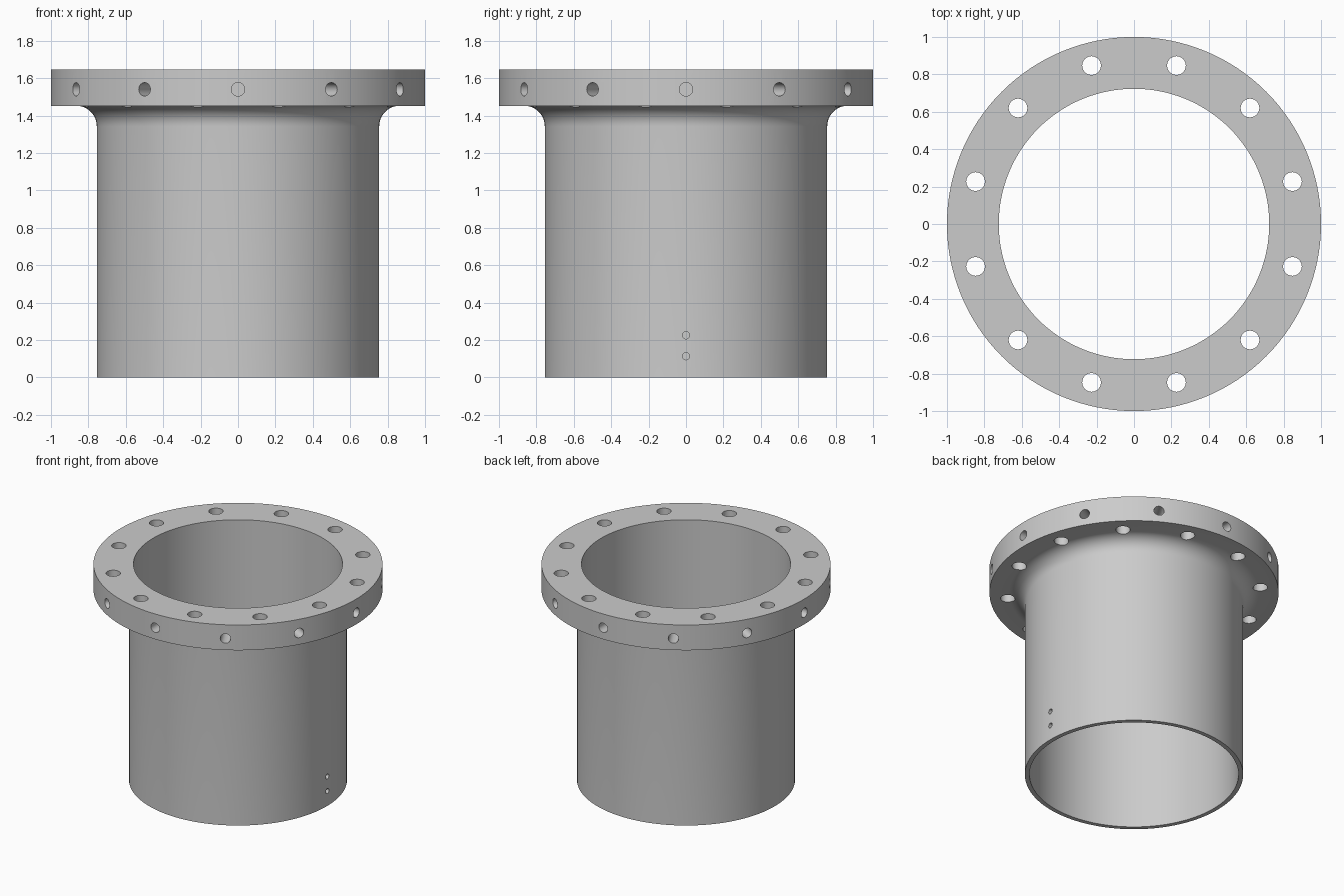
import bpy
import bmesh
import math
from mathutils import Matrix, Vector

cube = bpy.data.objects.get("Cube")
if cube:
    bpy.data.objects.remove(cube, do_unlink=True)

# Main dimensions
HEIGHT, FLANGE_BASE = 1.645, 1.452
BORE, PIPE, RIM = 0.723, 0.755, 1.0
FILLET = 0.11
SEGMENTS = 128

# Single grey metal
metal = bpy.data.materials.new("grey_metal")
metal.use_nodes = True
grey = (0.6, 0.6, 0.6, 1)
metal.diffuse_color = grey
metal.node_tree.nodes["Principled BSDF"].inputs["Base Color"].default_value = grey


def make_object(name, bm):
    mesh = bpy.data.meshes.new(name)
    bmesh.ops.recalc_face_normals(bm, faces=bm.faces)
    bm.to_mesh(mesh)
    bm.free()
    mesh.materials.append(metal)
    obj = bpy.data.objects.new(name, mesh)
    bpy.context.collection.objects.link(obj)
    return obj


def lathe(name, profile):
    """Revolve a closed (radius, height) profile around z."""
    bm = bmesh.new()
    verts = [bm.verts.new((r, 0, z)) for r, z in profile]
    edges = [bm.edges.new((v, verts[i - 1])) for i, v in enumerate(verts)]
    bmesh.ops.spin(bm, geom=verts + edges, cent=(0, 0, 0), axis=(0, 0, 1),
                   angle=math.tau, steps=SEGMENTS, use_merge=True)
    bmesh.ops.remove_doubles(bm, verts=bm.verts, dist=0.0001)
    return make_object(name, bm)


def add_drill(bm, centre, direction, radius, length):
    """Add a cylinder centred on a point and lying along a direction."""
    turn = Vector(direction).to_track_quat("Z", "Y").to_matrix().to_4x4()
    bmesh.ops.create_cone(bm, cap_ends=True, segments=32, radius1=radius,
                          radius2=radius, depth=length,
                          matrix=Matrix.Translation(centre) @ turn)


# Pipe and flange in one profile, joined by a concave fillet
profile = [(BORE, 0), (PIPE, 0)]
for i in range(13):
    a = math.pi - i * math.pi / 24
    profile.append((PIPE + FILLET + FILLET * math.cos(a),
                    FLANGE_BASE - FILLET + FILLET * math.sin(a)))
profile += [(RIM, FLANGE_BASE), (RIM, HEIGHT), (BORE, HEIGHT)]
pipe = lathe("flanged_pipe", profile)

# Drills: vertical bolt holes, blind rim holes, two small wall holes
bm = bmesh.new()
for i in range(12):
    a = math.radians(30 * i)
    out = Vector((math.cos(a), math.sin(a), 0))
    add_drill(bm, out * RIM + Vector((0, 0, 1.54)), out, 0.036, 0.3)
    b = a + math.radians(15)
    add_drill(bm, (0.877 * math.cos(b), 0.877 * math.sin(b), 1.55),
              (0, 0, 1), 0.05, 0.5)
for z in (0.113, 0.225):
    add_drill(bm, (PIPE, 0, z), (1, 0, 0), 0.019, 0.2)
drills = make_object("hole_drills", bm)
drills.hide_render = True

# Cut the holes, then discard the drills
cut = pipe.modifiers.new("holes", "BOOLEAN")
cut.operation = "DIFFERENCE"
cut.solver = "EXACT"
cut.object = drills
bpy.ops.object.select_all(action="DESELECT")
bpy.context.view_layer.objects.active = pipe
pipe.select_set(True)
bpy.ops.object.modifier_apply(modifier=cut.name)
bpy.data.objects.remove(drills, do_unlink=True)

bpy.ops.object.shade_smooth_by_angle(angle=math.radians(30))
